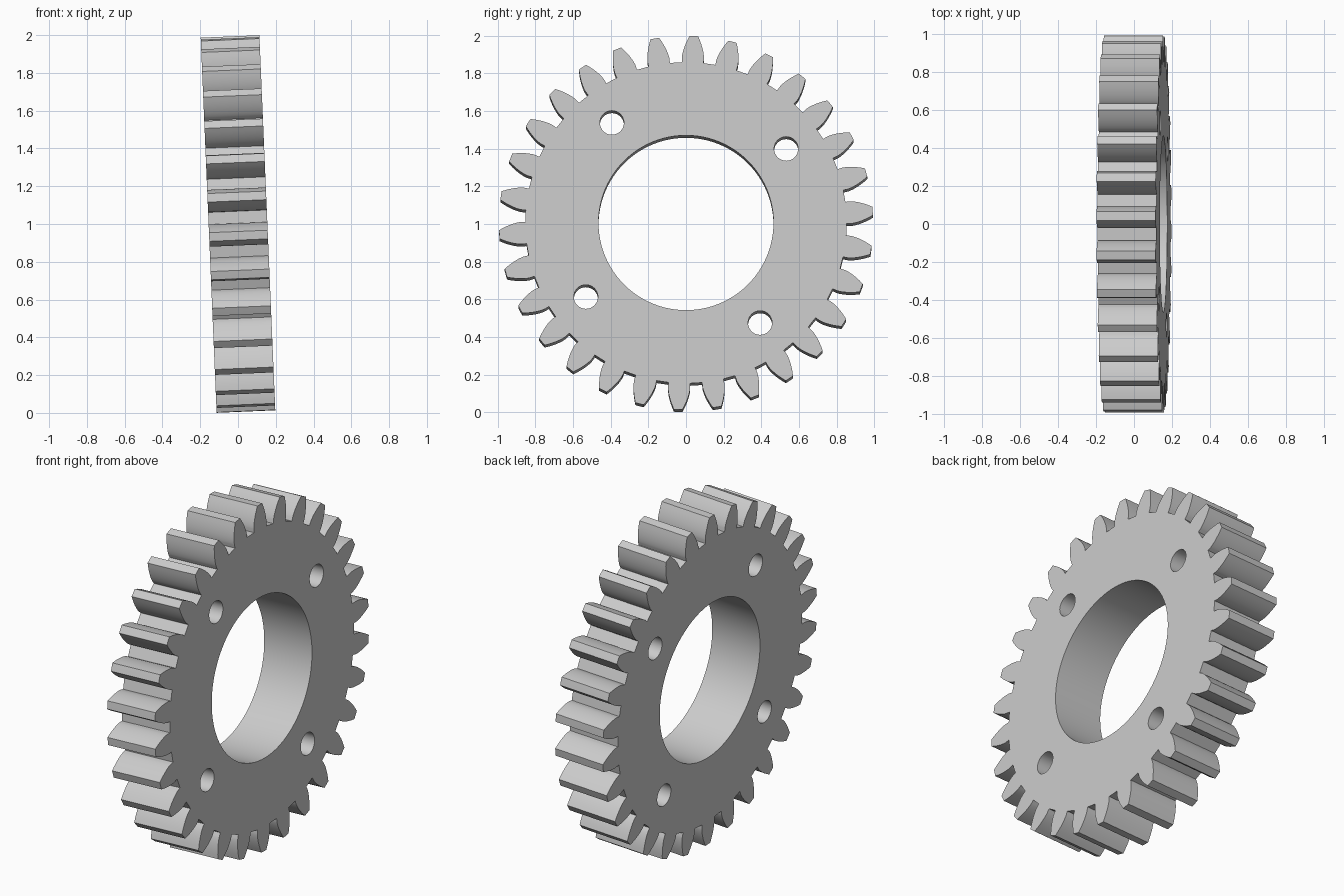
import bpy, bmesh
from math import radians, pi, sin, cos, tan, acos

if "Cube" in bpy.data.objects:
    bpy.data.objects.remove(bpy.data.objects["Cube"])

# Gear dimensions
TEETH = 30
OUTER = 0.994
MODULE = OUTER / (TEETH / 2 + 1)
PITCH = MODULE * TEETH / 2
ROOT = PITCH - 1.25 * MODULE
PRESSURE = radians(20)
BASE = PITCH * cos(PRESSURE)
WIDTH = 0.311
TILT = radians(2.43)
PHASE = radians(3.6)
BORE = 0.465
BOLT_CIRCLE, BOLT_RADIUS, BOLT_PHASE = 0.662, 0.064, radians(36.5)


def involute(a):
    return tan(a) - a


def half_angle(r):
    """Half the angular thickness of a tooth at radius r."""
    return pi / (2 * TEETH) + involute(PRESSURE) - involute(acos(min(1, BASE / r)))


def polar(r, a, cy=0, cz=0):
    return (-WIDTH / 2, cy + r * cos(a), cz + r * sin(a))


def circle(r, n, cy=0, cz=0):
    return [polar(r, 2 * pi * i / n, cy, cz) for i in range(n)]


# Toothed outline: root corner, involute flank, tip, mirrored flank
steps = 8
flank = [(ROOT, half_angle(BASE))]
for i in range(steps + 1):
    r = BASE + (OUTER - BASE) * (i / steps) ** 1.5
    flank.append((r, half_angle(r)))
tooth = [(r, -a) for r, a in flank] + [(OUTER, 0)] + flank[::-1]
outline = [polar(r, PHASE + 2 * pi * k / TEETH + a)
           for k in range(TEETH) for r, a in tooth]

# Bore and bolt holes
loops = [outline, circle(BORE, 96)]
for k in range(4):
    a = BOLT_PHASE + k * pi / 2
    loops.append(circle(BOLT_RADIUS, 32, BOLT_CIRCLE * cos(a), BOLT_CIRCLE * sin(a)))

# Fill the profile and extrude it along the axle
bm = bmesh.new()
edges = []
for loop in loops:
    verts = [bm.verts.new(p) for p in loop]
    edges += [bm.edges.new((verts[i - 1], v)) for i, v in enumerate(verts)]
bmesh.ops.triangle_fill(bm, edges=edges, use_beauty=True, normal=(1, 0, 0))
result = bmesh.ops.extrude_face_region(bm, geom=bm.faces[:], use_keep_orig=True)
moved = [g for g in result["geom"] if isinstance(g, bmesh.types.BMVert)]
bmesh.ops.translate(bm, verts=moved, vec=(WIDTH, 0, 0))
bmesh.ops.recalc_face_normals(bm, faces=bm.faces[:])
mesh = bpy.data.meshes.new("spur_gear")
bm.to_mesh(mesh)
bm.free()

# Plain grey material
grey = bpy.data.materials.new("light_grey")
grey.use_nodes = True
colour = (0.6, 0.6, 0.6, 1)
grey.diffuse_color = colour
for node in grey.node_tree.nodes:
    if node.type == 'BSDF_PRINCIPLED':
        node.inputs["Base Color"].default_value = colour
mesh.materials.append(grey)

# Slightly leaning gear
gear = bpy.data.objects.new("spur_gear", mesh)
bpy.context.collection.objects.link(gear)
gear.location = (0, 0, 1)
gear.rotation_euler = (0, -TILT, 0)

bpy.ops.object.select_all(action='DESELECT')
gear.select_set(True)
bpy.context.view_layer.objects.active = gear
bpy.ops.object.shade_smooth_by_angle(angle=radians(25))
